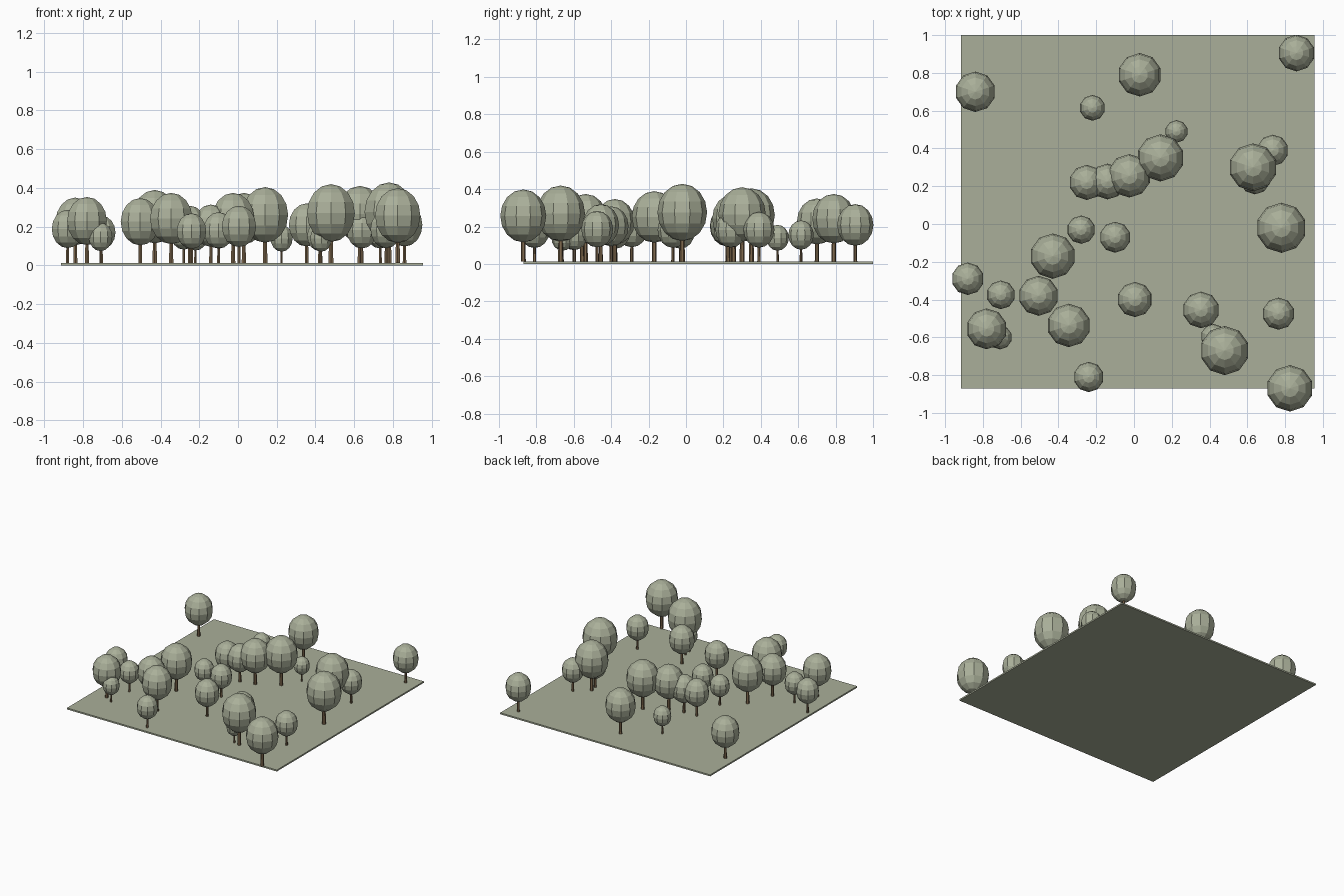
import bpy, math


def material(name, r, g, b):
    m = bpy.data.materials.new(name)
    m.diffuse_color = (r, g, b, 1)
    return m


LEAF = material("sage green", 0.40, 0.43, 0.32)
BARK = material("bark brown", 0.21, 0.14, 0.075)
GROUND_TOP = 0.012


def finish(name, mat):
    ob = bpy.context.object
    ob.name = name
    ob.data.materials.append(mat)
    return ob


# square ground plate
bpy.ops.mesh.primitive_cube_add(size=1, location=(0.02, 0.065, GROUND_TOP / 2))
plate = finish("ground_plate", LEAF)
plate.scale = (1.87, 1.87, GROUND_TOP)


# tree: tapered trunk and slightly tall low-poly crown, all sized from the radius
def tree(i, x, y, r):
    centre = 0.028 + 1.86 * r
    depth = centre - 0.5 * r - GROUND_TOP
    bpy.ops.mesh.primitive_cone_add(vertices=6, radius1=0.11 * r, radius2=0.08 * r,
                                    depth=depth,
                                    location=(x, y, GROUND_TOP + depth / 2))
    finish(f"trunk_{i}", BARK)
    bpy.ops.mesh.primitive_uv_sphere_add(segments=10, ring_count=8, radius=r,
                                         location=(x, y, centre))
    crown = finish(f"crown_{i}", LEAF)
    crown.scale.z = 1.15


# x, y, crown radius
TREES = [
    (-0.84, 0.70, 0.107), (0.03, 0.79, 0.115), (0.86, 0.905, 0.097),
    (-0.22, 0.615, 0.068), (0.225, 0.49, 0.06), (0.14, 0.35, 0.125),
    (-0.025, 0.255, 0.115), (-0.14, 0.225, 0.095), (-0.25, 0.22, 0.093),
    (0.63, 0.30, 0.127), (0.735, 0.39, 0.083), (0.64, 0.24, 0.083),
    (0.78, -0.02, 0.133), (-0.28, -0.03, 0.075), (-0.10, -0.07, 0.082),
    (-0.43, -0.17, 0.12), (-0.88, -0.29, 0.086), (-0.705, -0.375, 0.076),
    (-0.505, -0.38, 0.106), (-0.345, -0.537, 0.115), (-0.78, -0.555, 0.108),
    (-0.71, -0.60, 0.064), (0.005, -0.40, 0.093), (0.355, -0.455, 0.097),
    (0.765, -0.475, 0.085), (0.48, -0.67, 0.13), (0.42, -0.595, 0.066),
    (0.43, -0.66, 0.06), (-0.24, -0.81, 0.08), (0.825, -0.87, 0.123),
]
for i, (x, y, r) in enumerate(TREES, 1):
    tree(i, x, y, r)
